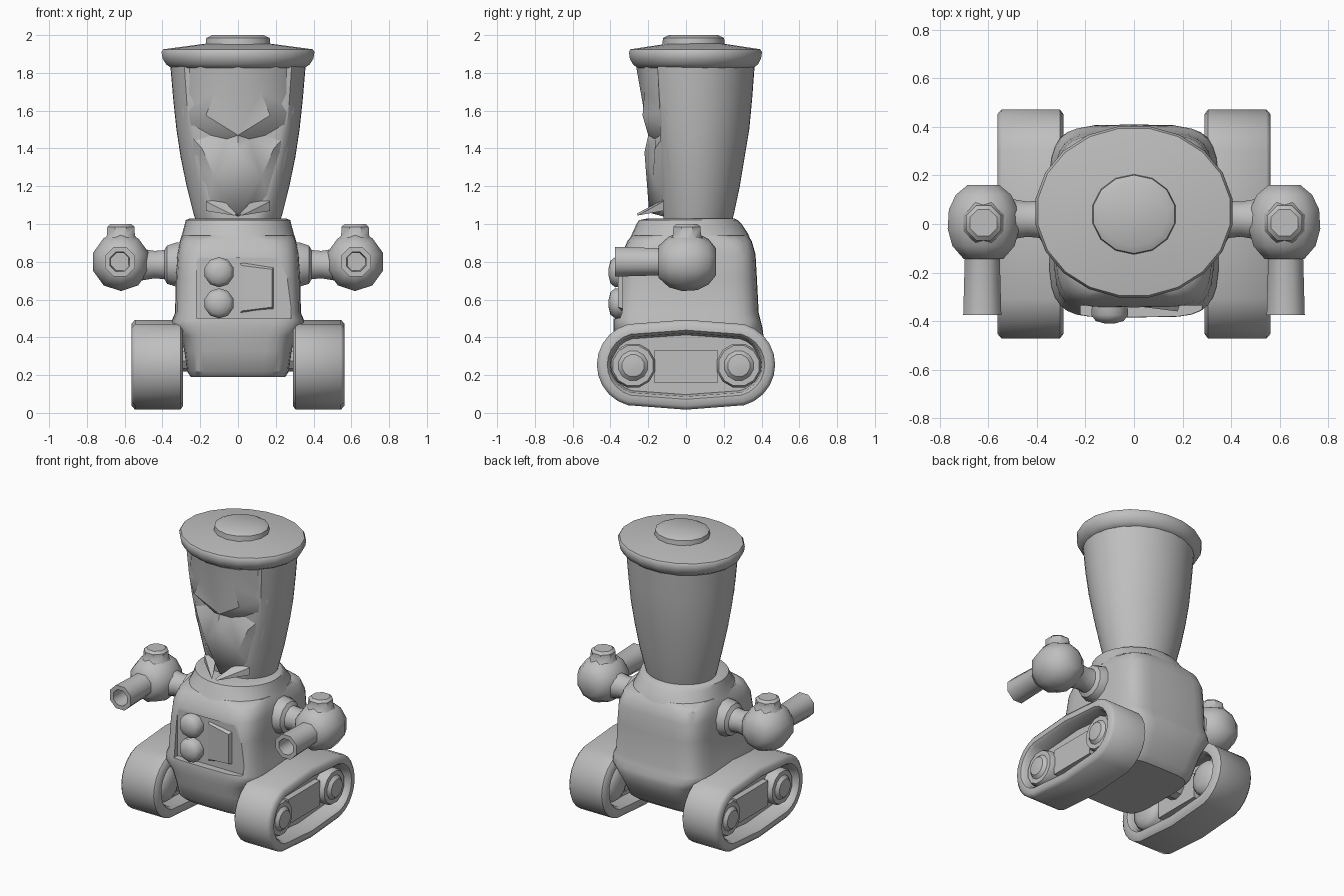
import bpy, bmesh, math
from math import cos, sin, pi, copysign

grey = bpy.data.materials.new("plain_grey")
grey.diffuse_color = (0.52, 0.52, 0.52, 1)


def finish(name, verts, faces, angle=35, closed=True):
    """Mesh object with consistent normals and smooth shading with sharp edges kept."""
    mesh = bpy.data.meshes.new(name)
    mesh.from_pydata(verts, [], faces)
    bm = bmesh.new()
    bm.from_mesh(mesh)
    bmesh.ops.recalc_face_normals(bm, faces=bm.faces)
    if not closed and sum(f.normal.y for f in bm.faces) > 0:
        bmesh.ops.reverse_faces(bm, faces=bm.faces)
    bm.to_mesh(mesh)
    bm.free()
    mesh.materials.append(grey)
    obj = bpy.data.objects.new(name, mesh)
    bpy.context.collection.objects.link(obj)
    shade(obj, angle)
    return obj


def shade(obj, angle=35):
    bpy.ops.object.select_all(action='DESELECT')
    obj.select_set(True)
    bpy.context.view_layer.objects.active = obj
    bpy.ops.object.shade_smooth_by_angle(angle=math.radians(angle))


def loft(name, rings, angle=35):
    """Skin equal-length rings and cap both ends."""
    n = len(rings[0])
    verts = [p for r in rings for p in r]
    faces = [(i * n + j, i * n + (j + 1) % n, (i + 1) * n + (j + 1) % n, (i + 1) * n + j)
             for i in range(len(rings) - 1) for j in range(n)]
    faces += [tuple(range(n)), tuple(range(len(verts) - n, len(verts)))]
    return finish(name, verts, faces, angle)


def lathe(name, profile, axis, c=(0, 0, 0), n=12, squash=1.0, angle=35):
    """Revolve (position, radius) pairs round an axis through c."""
    rings = []
    for t, r in profile:
        ring = []
        for k in range(n):
            a = 2 * pi * (k + 0.5) / n
            u, v = r * cos(a), r * sin(a) * squash
            p = {'X': (t, u, v), 'Y': (u, t, v), 'Z': (u, v, t)}[axis]
            ring.append(tuple(p[i] + c[i] for i in range(3)))
        rings.append(ring)
    return loft(name, rings, angle)


def section(z, hx, y0, y1, e, n=32):
    """Horizontal superellipse ring."""
    cy, hy = (y0 + y1) / 2, (y1 - y0) / 2
    f = lambda v: copysign(abs(v) ** (2 / e), v)
    return [(hx * f(cos(2 * pi * k / n)), cy + hy * f(sin(2 * pi * k / n)), z) for k in range(n)]


def box(name, x, y, z):
    return loft(name, [[(x[0], y[0], h), (x[1], y[0], h), (x[1], y[1], h), (x[0], y[1], h)] for h in z])


# Torso with a recessed chest panel
body = loft("body", [section(*s) for s in (
    (0.19, 0.25, -0.30, 0.27, 5), (0.22, 0.27, -0.335, 0.31, 5), (0.33, 0.285, -0.365, 0.37, 5),
    (0.41, 0.31, -0.38, 0.41, 5), (0.45, 0.35, -0.385, 0.405, 5), (0.49, 0.35, -0.385, 0.395, 5),
    (0.53, 0.333, -0.38, 0.385, 5), (0.72, 0.33, -0.36, 0.375, 5), (0.84, 0.322, -0.34, 0.368, 5),
    (0.91, 0.308, -0.31, 0.348, 4.2), (0.94, 0.295, -0.285, 0.325, 2.8))])
cutter = box("panel_cutter", (-0.22, 0.28), (-0.6, -0.335), (0.50, 0.82))
cut = body.modifiers.new("panel", 'BOOLEAN')
cut.operation, cut.object, cut.solver = 'DIFFERENCE', cutter, 'EXACT'
bpy.context.view_layer.objects.active = body
bpy.ops.object.modifier_apply(modifier="panel")
bpy.data.objects.remove(cutter)
shade(body)

# Slanted dial plate and two buttons on the chest
loft("dial_plate", [[(0.0, -0.33, 0.52), (0.0, -0.33, 0.80), (0.19, -0.33, 0.77), (0.19, -0.33, 0.55)],
                    [(0.02, -0.34, 0.54), (0.02, -0.34, 0.78), (0.18, -0.36, 0.76), (0.18, -0.36, 0.56)]])
for z in (0.745, 0.58):
    lathe("chest_button", [(-0.31, 0.075), (-0.375, 0.08), (-0.40, 0.06), (-0.41, 0.02)],
          'Y', (-0.1, 0, z), 10, angle=50)

# Collar
loft("collar", [section(*s) for s in (
    (0.92, 0.305, -0.30, 0.34, 2.4), (0.95, 0.295, -0.285, 0.328, 2.2), (1.0, 0.282, -0.262, 0.295, 2),
    (1.02, 0.277, -0.25, 0.275, 2), (1.03, 0.255, -0.20, 0.255, 2))])

# Jar-shaped head, flattened in front to carry the face
rings = []
for s in ((1.02, 0.225, -0.14, 0.245), (1.06, 0.237, -0.15, 0.255), (1.2, 0.272, -0.175, 0.285),
          (1.35, 0.303, -0.205, 0.31), (1.5, 0.326, -0.235, 0.335), (1.66, 0.343, -0.26, 0.35),
          (1.86, 0.36, -0.28, 0.365)):
    flat = -0.12 - 0.04 * (s[0] - 1.05)
    rings.append([(x, max(y, flat), z) for x, y, z in section(*s, 2, 48)])
loft("head", rings)

# Angular face: forehead, brows, sunken eyes, cheeks and long nose (half, then mirrored)
half = [(0, -0.265, 1.84), (0.31, -0.09, 1.84), (0.295, -0.10, 1.60), (0.17, -0.23, 1.575),
        (0, -0.20, 1.47), (0.28, -0.09, 1.50), (0.06, -0.165, 1.45), (0.19, -0.165, 1.40),
        (0.125, -0.175, 1.25), (0, -0.195, 1.06), (0, -0.22, 1.38), (0.18, -0.07, 1.05),
        (0.07, -0.14, 1.10), (0.12, -0.22, 1.70), (0.255, -0.09, 1.35), (0, -0.12, 1.04),
        (0.20, -0.215, 1.84)]
tris = [(0, 16, 13), (16, 1, 2), (16, 2, 13), (2, 3, 13), (13, 3, 4), (0, 13, 4), (2, 5, 3), (3, 5, 6),
        (3, 6, 4), (5, 14, 7), (5, 7, 6), (6, 7, 8), (6, 8, 10), (4, 6, 10), (10, 8, 9), (8, 12, 9),
        (7, 14, 8), (14, 11, 8), (8, 11, 12), (12, 11, 15), (12, 15, 9)]
n = len(half)
verts = half + [(-x, y, z) for x, y, z in half]
mir = [tuple((i if half[i][0] == 0 else i + n) for i in reversed(t)) for t in tris]
finish("face", verts, tris + mir, 40, closed=False)
for s in (-1, 1):
    # Moustache flap
    loft("moustache", [[(s * 0.17, -0.12, 1.12), (s * 0.17, -0.12, 1.07), (s * 0.02, -0.255, 1.045)],
                       [(s * 0.08, -0.12, 1.13), (s * 0.08, -0.12, 1.10), (s * 0.01, -0.26, 1.055)]])

# Lid and cap
lathe("lid", [(1.825, 0.355), (1.845, 0.385), (1.875, 0.404), (1.91, 0.41), (1.925, 0.40), (1.955, 0.17)],
      'Z', (0, 0.05, 0), 20, 0.87, 45)
lathe("lid_cap", [(1.93, 0.178), (1.985, 0.172), (2.0, 0.14)], 'Z', (0, 0.04, 0), 14, 0.94)

# Stadium-shaped tread outline, inset by d
def stadium(x, d):
    ring = []
    for k in range(24):
        c, s = cos(k * pi / 12), sin(k * pi / 12)
        mid = abs(c) < 0.01
        ring.append((x, (0 if mid else copysign(0.25, c)) + (0.222 - d) * c,
                     0.255 + ((0.238 if mid else 0.222) - d) * s))
    return ring


for s in (-1, 1):
    # Tread: rounded band with recessed web on both sides
    loft("tread", [stadium(s * x, d) for x, d in (
        (0.38, 0.08), (0.31, 0.075), (0.29, 0.06), (0.29, 0.02), (0.305, 0.0), (0.545, 0.0),
        (0.563, 0.02), (0.563, 0.055), (0.545, 0.07), (0.46, 0.08))], 50)
    box("tread_frame", sorted((s * 0.34, s * 0.50)), (-0.17, 0.17), (0.16, 0.33))
    for y in (-0.28, 0.28):
        lathe("wheel", [(s * t, r) for t, r in (
            (0.30, 0.06), (0.32, 0.10), (0.34, 0.115), (0.51, 0.12), (0.53, 0.11), (0.53, 0.08),
            (0.55, 0.06), (0.555, 0.02))], 'X', (0, y, 0.25), 12)
    lathe("axle", [(s * 0.2, 0.08), (s * 0.40, 0.08)], 'X', (0, 0, 0.3), 10)

    # Arm: shoulder joint, round hand, top knob and forward barrel
    lathe("shoulder", [(s * t, r) for t, r in (
        (0.28, 0.125), (0.33, 0.12), (0.375, 0.105), (0.39, 0.08), (0.44, 0.075), (0.50, 0.085),
        (0.55, 0.10))], 'X', (0, 0.02, 0.785), 12)
    lathe("hand", [(-0.145, 0.085), (-0.09, 0.135), (-0.02, 0.155), (0.06, 0.15), (0.12, 0.12), (0.16, 0.07)],
          'Y', (s * 0.62, 0, 0.80), 10, angle=60)
    lathe("hand_knob", [(0.89, 0.115), (0.94, 0.08), (0.985, 0.078), (1.0, 0.06)],
          'Z', (s * 0.62, 0.005, 0), 8, angle=40)
    lathe("barrel", [(-0.08, 0.09), (-0.14, 0.078), (-0.375, 0.085), (-0.375, 0.056), (-0.26, 0.05)],
          'Y', (s * 0.625, 0, 0.80), 8, angle=50)
